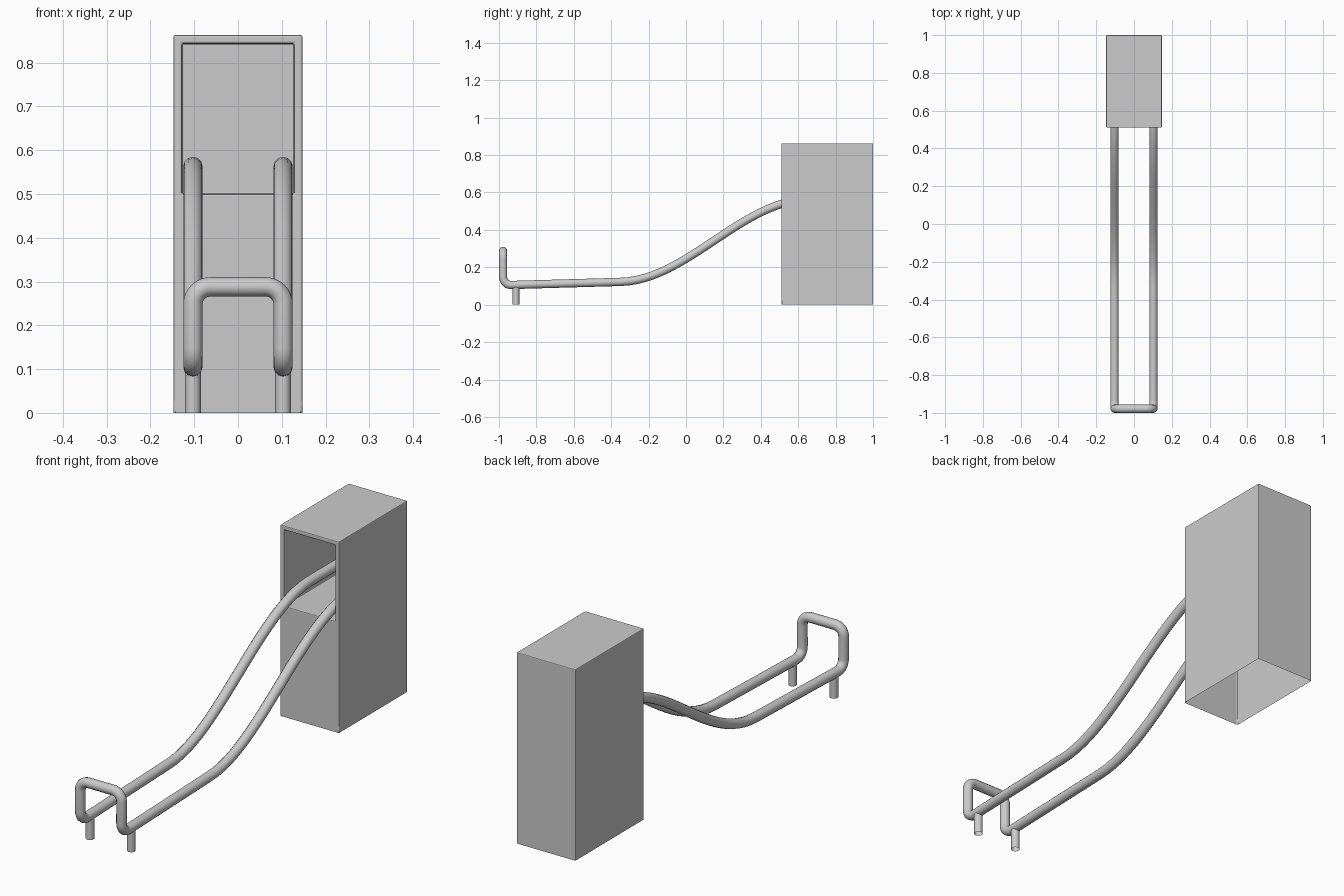
import bpy, bmesh
from math import sin, cos, pi
from mathutils import Vector

if "Cube" in bpy.data.objects:
    bpy.data.objects.remove(bpy.data.objects["Cube"])

grey = bpy.data.materials.new("light_grey")
grey.use_nodes = True
colour = (0.6, 0.6, 0.6, 1)
grey.diffuse_color = colour
grey.node_tree.nodes["Principled BSDF"].inputs["Base Color"].default_value = colour


def add_object(name, data):
    data.materials.append(grey)
    ob = bpy.data.objects.new(name, data)
    bpy.context.collection.objects.link(ob)
    return ob


def smooth(ob):
    bpy.ops.object.select_all(action="DESELECT")
    ob.select_set(True)
    bpy.context.view_layer.objects.active = ob
    bpy.ops.object.shade_smooth_by_angle()


def bezier(a, b, c, d, steps):
    pts = []
    for i in range(steps + 1):
        t = i / steps
        u = 1 - t
        pts.append(a * u**3 + b * 3 * u * u * t + c * 3 * u * t * t + d * t**3)
    return pts


def fillet(prev, corner, nxt, r, steps=8):
    """Quarter arc between two nearly perpendicular runs."""
    a = (prev - corner).normalized() * r
    b = (nxt - corner).normalized() * r
    return [corner + a * (1 - sin(t)) + b * (1 - cos(t))
            for t in (i / steps * pi / 2 for i in range(steps + 1))]


# Tubular rail: one bent pipe, mirrored about the centre
X, FRONT, TOP = 0.103, -0.978, 0.288
rail_end = Vector((X, 0.96, 0.563))
ramp = bezier(Vector((X, 0.65, 0.563)), Vector((X, 0.3, 0.555)),
              Vector((X, 0, 0.13)), Vector((X, -0.35, 0.122)), 24)
foot = Vector((X, FRONT, 0.104))
upper = Vector((X, FRONT, TOP))
half = [rail_end] + ramp
half += fillet(ramp[-1], foot, upper, 0.045)
half += fillet(foot, upper, Vector((0, FRONT, TOP)), 0.04)
path = half + [Vector((-p.x, p.y, p.z)) for p in reversed(half)]

curve = bpy.data.curves.new("rail", "CURVE")
curve.dimensions = "3D"
curve.bevel_depth = 0.022
curve.bevel_resolution = 4
curve.use_fill_caps = True
spline = curve.splines.new("POLY")
spline.points.add(len(path) - 1)
for point, co in zip(spline.points, path):
    point.co = (*co, 1)
    point.radius = 1
spline.use_smooth = True
add_object("bent_rail", curve)

# Short legs under the front of the rail
for side, name in ((1, "left_leg"), (-1, "right_leg")):
    bm = bmesh.new()
    bmesh.ops.create_cone(bm, cap_ends=False, segments=16,
                          radius1=0.018, radius2=0.018, depth=0.1)
    bmesh.ops.translate(bm, verts=bm.verts, vec=(side * X, -0.909, 0.05))
    mesh = bpy.data.meshes.new(name)
    bm.to_mesh(mesh)
    bm.free()
    smooth(add_object(name, mesh))

# Cabinet: shell open underneath, with a recess in the upper front
W, Y0, Y1, H = 0.147, 0.51, 1.0, 0.863
bm = bmesh.new()
bmesh.ops.create_cube(bm, size=1)
for v in bm.verts:
    v.co = (v.co.x * 2 * W, (Y0 + Y1) / 2 + v.co.y * (Y1 - Y0), (v.co.z + 0.5) * H)
bm.normal_update()
bottom = [f for f in bm.faces if f.normal.z < -0.9]
bmesh.ops.delete(bm, geom=bottom, context="FACES_ONLY")
front = next(f for f in bm.faces if f.normal.y < -0.9)
bmesh.ops.inset_individual(bm, faces=[front], thickness=0.02)
for v in front.verts:
    v.co.x = 0.128 if v.co.x > 0 else -0.128
    v.co.z = 0.844 if v.co.z > H / 2 else 0.5
pocket = bmesh.ops.extrude_discrete_faces(bm, faces=[front])["faces"][0]
for v in pocket.verts:
    v.co.y = Y1 - 0.02
mesh = bpy.data.meshes.new("cabinet")
bm.to_mesh(mesh)
bm.free()
cabinet = add_object("cabinet", mesh)
bevel = cabinet.modifiers.new("soft_edges", "BEVEL")
bevel.width = 0.004
bevel.segments = 2
